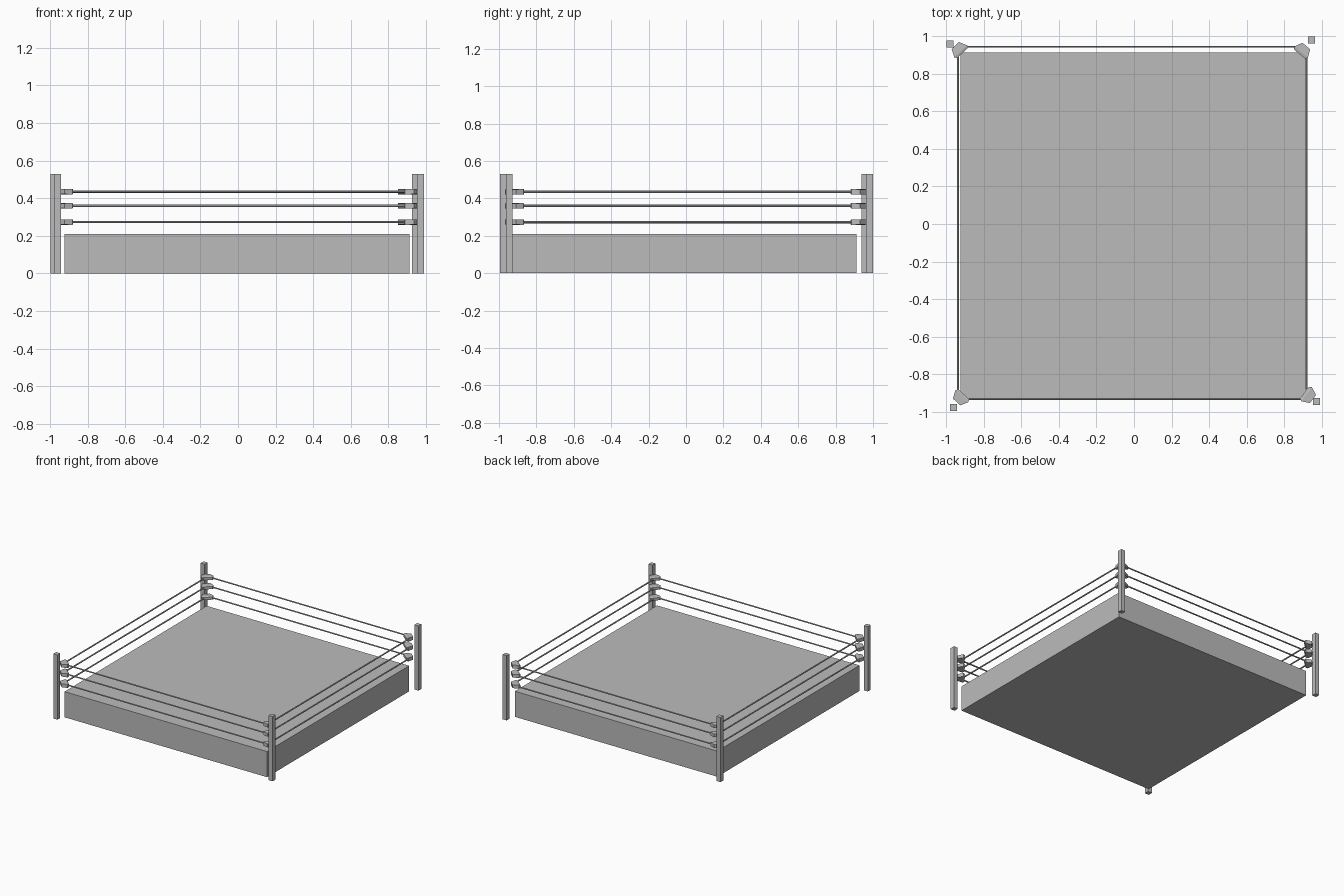
import bpy
import bmesh
from math import radians
from mathutils import Vector, Matrix

default_cube = bpy.data.objects.get("Cube")
if default_cube:
    bpy.data.objects.remove(default_cube, do_unlink=True)

grey = bpy.data.materials.new("plain grey")
grey.use_nodes = True
grey.diffuse_color = (0.5, 0.5, 0.5, 1)
grey.node_tree.nodes["Principled BSDF"].inputs["Base Color"].default_value = grey.diffuse_color


def add_object(name, bm):
    bmesh.ops.recalc_face_normals(bm, faces=bm.faces)
    mesh = bpy.data.meshes.new(name)
    bm.to_mesh(mesh)
    bm.free()
    mesh.materials.append(grey)
    obj = bpy.data.objects.new(name, mesh)
    bpy.context.collection.objects.link(obj)
    return obj


def box(name, center, size):
    bm = bmesh.new()
    bmesh.ops.create_cube(bm, size=1)
    bmesh.ops.scale(bm, vec=size, verts=bm.verts)
    bmesh.ops.translate(bm, vec=center, verts=bm.verts)
    return add_object(name, bm)


def rope(name, start, end, radius=0.006):
    start, end = Vector(start), Vector(end)
    direction = end - start
    turn = direction.to_track_quat("Z", "Y").to_matrix().to_4x4()
    bm = bmesh.new()
    bmesh.ops.create_cone(bm, cap_ends=True, segments=6, radius1=radius, radius2=radius,
                          depth=direction.length,
                          matrix=Matrix.Translation((start + end) / 2) @ turn)
    return add_object(name, bm)


# Pad stations from the post side inwards: distance, half width, half height
PAD_STATIONS = [(0.035, 0.027, 0.013), (-0.008, 0.047, 0.015), (-0.021, 0.038, 0.011)]


def corner_pad(name, center, angle):
    bm = bmesh.new()
    loops = []
    for u, w, h in PAD_STATIONS:
        corners = [(u, -w, -h), (u, w, -h), (u, w, h), (u, -w, h)]
        loops.append([bm.verts.new(c) for c in corners])
    for a, b in zip(loops, loops[1:]):
        for i in range(4):
            j = (i + 1) % 4
            bm.faces.new((a[i], a[j], b[j], b[i]))
    bm.faces.new(loops[0])
    bm.faces.new(loops[-1])
    bm.transform(Matrix.Translation(center) @ Matrix.Rotation(radians(angle), 4, "Z"))
    return add_object(name, bm)


# Ring platform
box("platform", (-0.005, -0.008, 0.105), (1.835, 1.84, 0.21))

# Corner posts, slightly uneven in placement, with the pad position and heading
POST_WIDTH, POST_HEIGHT = 0.037, 0.53
CORNERS = {
    "front_right": ((-0.96, -0.975), (-0.92, -0.921), 227),
    "front_left": ((0.97, -0.945), (0.924, -0.91), -37),
    "back_right": ((-0.978, 0.958), (-0.927, 0.924), 133),
    "back_left": ((0.944, 0.98), (0.894, 0.92), 50),
}
ROPES = {
    "front": ((-0.9, -0.93), (0.91, -0.93)),
    "back": ((-0.9, 0.943), (0.88, 0.943)),
    "right": ((-0.936, -0.9), (-0.936, 0.91)),
    "left": ((0.918, -0.88), (0.918, 0.9)),
}
LEVELS = {"lower": 0.273, "middle": 0.36, "upper": 0.435}

for corner, (post, pad, angle) in CORNERS.items():
    box(corner + "_post", (*post, POST_HEIGHT / 2), (POST_WIDTH, POST_WIDTH, POST_HEIGHT))
    for level, z in LEVELS.items():
        corner_pad(f"{corner}_{level}_pad", (*pad, z), angle)

# Three ropes along each side
for side, (start, end) in ROPES.items():
    for level, z in LEVELS.items():
        rope(f"{side}_{level}_rope", (*start, z), (*end, z))
